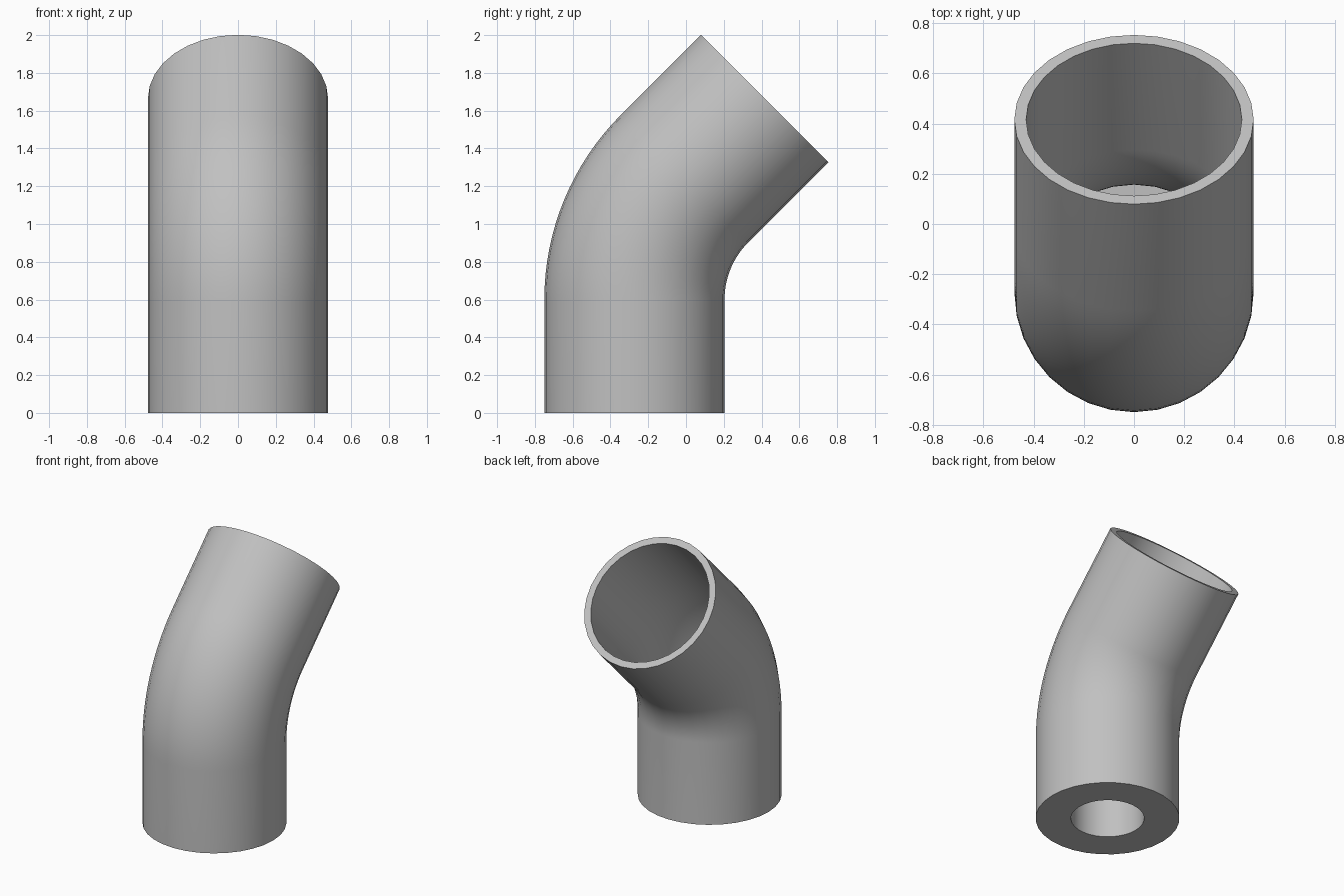
import bpy, bmesh
from math import sin, cos, pi, radians
from mathutils import Vector, Matrix

cube = bpy.data.objects.get("Cube")
if cube:
    bpy.data.objects.remove(cube, do_unlink=True)

SIDES = 32
OUTER, BORE, HOLE = 0.477, 0.43, 0.243
BASE_Y, BEND_Z, BEND_R, ARM = -0.273, 0.6, 0.905, 0.6
FLOOR_Z = 0.3
BEND = radians(45)
STEPS = 16

grey = bpy.data.materials.new("plain grey")
grey.use_nodes = True
colour = (0.53, 0.53, 0.53, 1)
grey.diffuse_color = colour
grey.node_tree.nodes["Principled BSDF"].inputs["Base Color"].default_value = colour

# Centre line stations: (centre, tilt)
bend = []
for i in range(STEPS + 1):
    a = BEND * i / STEPS
    bend.append((Vector((0, BASE_Y + BEND_R * (1 - cos(a)), BEND_Z + BEND_R * sin(a))), a))
mouth = (bend[-1][0] + Vector((0, sin(BEND), cos(BEND))) * ARM, BEND)
foot = (Vector((0, BASE_Y, 0)), 0)
floor = (Vector((0, BASE_Y, FLOOR_Z)), 0)

# Closed section: up the outside, over the rim, down the bore, through the hole
path = [(s, OUTER) for s in [foot] + bend + [mouth]]
path += [(s, BORE) for s in [mouth] + bend[::-1] + [floor]]
path += [(floor, HOLE), (foot, HOLE)]

bm = bmesh.new()
rings = []
for (centre, tilt), radius in path:
    turn = Matrix.Rotation(-tilt, 3, 'X')
    rings.append([bm.verts.new(centre + turn @ Vector((radius * cos(t), radius * sin(t), 0)))
                  for t in (2 * pi * k / SIDES for k in range(SIDES))])
for low, high in zip(rings, rings[1:] + rings[:1]):
    for k in range(SIDES):
        n = (k + 1) % SIDES
        bm.faces.new((low[k], low[n], high[n], high[k]))
bmesh.ops.recalc_face_normals(bm, faces=bm.faces)

mesh = bpy.data.meshes.new("pipe_elbow")
bm.to_mesh(mesh)
bm.free()
mesh.materials.append(grey)
pipe = bpy.data.objects.new("pipe_elbow", mesh)
bpy.context.collection.objects.link(pipe)

# Smooth walls with crisp rims
bpy.ops.object.select_all(action='DESELECT')
pipe.select_set(True)
bpy.context.view_layer.objects.active = pipe
bpy.ops.object.shade_smooth_by_angle(angle=radians(30))
